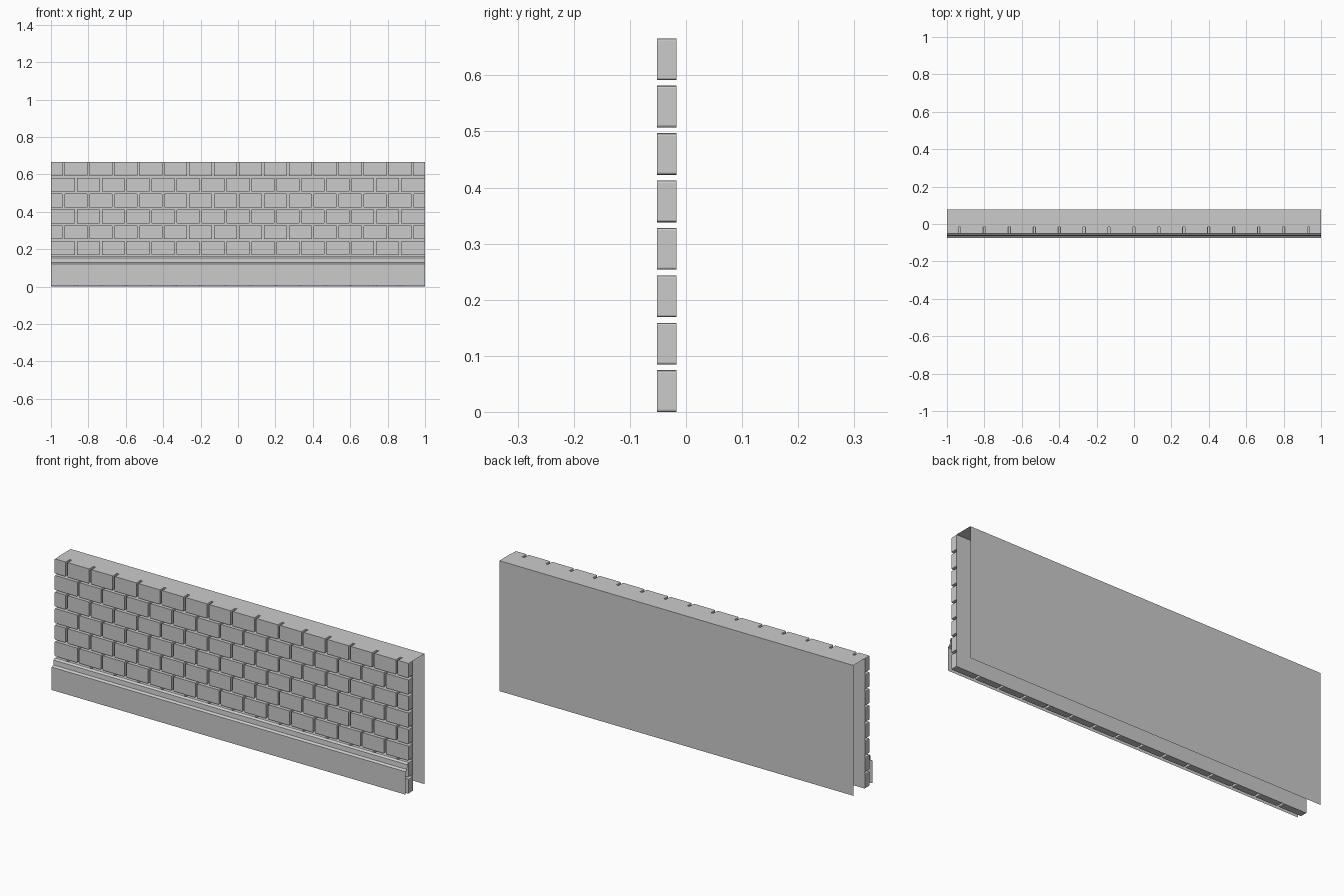
import bpy, bmesh

if "Cube" in bpy.data.objects:
    bpy.data.objects.remove(bpy.data.objects["Cube"])

HALF = 1.0            # half length of the wall
TOP = 0.666           # wall height
MORTAR_Y = -0.017     # mortar face
FRONT_Y = -0.052      # brick face
ROWS, PITCH_X = 8, 2 / 15
GAP = 0.010
BRICK_H = 0.0745
PITCH_Z = (TOP - BRICK_H) / (ROWS - 1)


def finish(name, bm):
    mesh = bpy.data.meshes.new(name)
    bm.to_mesh(mesh)
    bm.free()
    obj = bpy.data.objects.new(name, mesh)
    bpy.context.collection.objects.link(obj)
    return obj


def sheet(name, profile):
    """Sweep an open (y, z) profile along the length of the wall."""
    bm = bmesh.new()
    pairs = [[bm.verts.new((x, y, z)) for x in (-HALF, HALF)] for y, z in profile]
    for a, b in zip(pairs, pairs[1:]):
        bm.faces.new((a[0], a[1], b[1], b[0]))
    return finish(name, bm)


def add_brick(bm, x0, x1, z0, z1, c=0.004):
    """Open-backed brick with clipped corners."""
    m = c * 0.3
    outline = []
    for x, z, sx, sz in ((x0, z0, 1, 1), (x1, z0, -1, 1), (x1, z1, -1, -1), (x0, z1, 1, -1)):
        corner = [(x, z + sz * c), (x + sx * m, z + sz * m), (x + sx * c, z)]
        outline += corner if sx == sz else corner[::-1]
    front = [bm.verts.new((x, FRONT_Y, z)) for x, z in outline]
    back = [bm.verts.new((x, MORTAR_Y, z)) for x, z in outline]
    bm.faces.new(front)
    n = len(front)
    for i in range(n):
        j = (i + 1) % n
        bm.faces.new((front[j], front[i], back[i], back[j]))


# Wall shell: mortar face, top and plain back, open at the ends and bottom
sheet("wall_shell", [(MORTAR_Y, 0), (MORTAR_Y, TOP), (0.078, TOP), (0.078, 0)])

# Brick courses in running bond, half bricks at the ends of every other row
for row in range(ROWS):
    bm = bmesh.new()
    z0 = row * PITCH_Z
    shift = PITCH_X / 2 if row % 2 else 0
    for i in range(16 if row % 2 else 15):
        left = -HALF + i * PITCH_X - shift
        right = left + PITCH_X
        x0 = max(left + GAP / 2, -HALF) if left > -HALF + 1e-4 else -HALF
        x1 = right - GAP / 2 if right < HALF - 1e-4 else HALF
        add_brick(bm, x0, x1, z0, z0 + BRICK_H)
    finish(f"brick_course_{row + 1}", bm)

# Skirting board with a stepped top moulding
sheet("skirting_board", [(-0.076, 0.005), (-0.076, 0.122), (-0.063, 0.128),
                         (-0.061, 0.152), (FRONT_Y, 0.160)])
